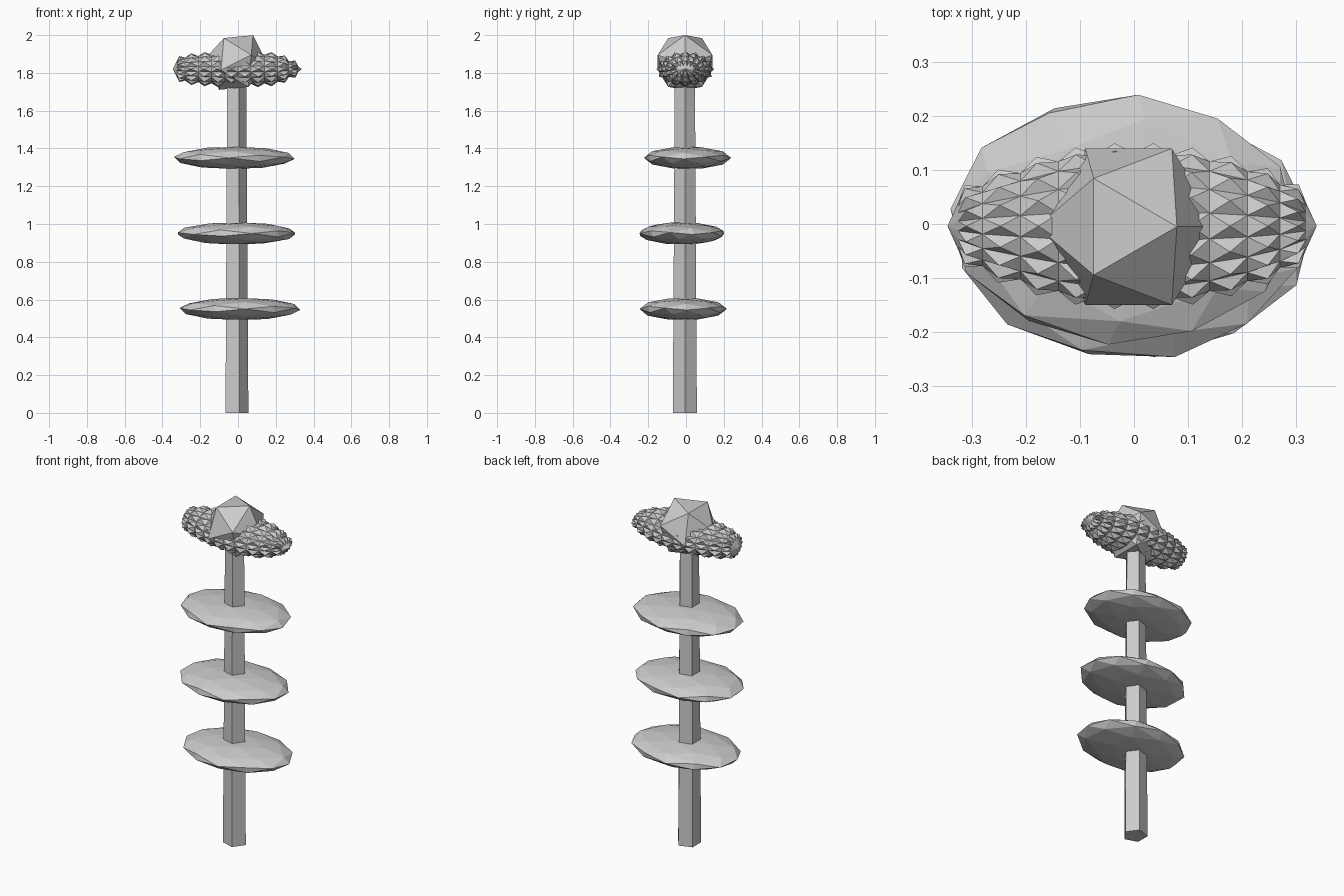
import bpy, bmesh, math
from mathutils import Matrix, Vector

if "Cube" in bpy.data.objects:
    bpy.data.objects.remove(bpy.data.objects["Cube"])


def finish(name, bm, loc):
    bmesh.ops.recalc_face_normals(bm, faces=bm.faces)
    me = bpy.data.meshes.new(name)
    bm.to_mesh(me)
    bm.free()
    ob = bpy.data.objects.new(name, me)
    ob.location = loc
    bpy.context.collection.objects.link(ob)
    return ob


def ico(name, level, scale, spin, loc):
    """Icosphere turned so that an edge lies along x at the top."""
    bm = bmesh.new()
    bmesh.ops.create_icosphere(bm, subdivisions=level, radius=1)
    m = (Matrix.Diagonal((*scale, 1))
         @ Matrix.Rotation(math.radians(spin), 4, 'Z')
         @ Matrix.Rotation(math.radians(31.717), 4, 'Y'))
    bm.transform(m)
    return finish(name, bm, loc)


# five-sided, slightly tapered stem with a corner towards +x
bm = bmesh.new()
bmesh.ops.create_cone(bm, cap_ends=True, segments=5, radius1=0.067,
                      radius2=0.056, depth=1.78,
                      matrix=Matrix.Rotation(math.radians(-90), 4, 'Z'))
finish("stem", bm, (-0.012, -0.006, 0.89))

# three flattened faceted discs
discs = [(0.01, -0.015, 0.55, 5), (-0.008, -0.022, 0.95, 15), (-0.02, 0.008, 1.35, -5)]
for i, (x, y, z, spin) in enumerate(discs):
    ico(f"disc_{i + 1}", 2, (0.322, 0.232, 0.06), spin, (x, y, z))

# faceted crown
ico("crown", 1, (0.17, 0.17, 0.17), 0, (-0.01, -0.005, 1.855))

# spiky head: rings lofted along x (x, half width, half height), then poked into spikes
rings = [(-0.325, 0.045, 0.042), (-0.28, 0.075, 0.062), (-0.21, 0.1, 0.07),
         (-0.14, 0.122, 0.076), (-0.07, 0.134, 0.079), (0.0, 0.138, 0.08),
         (0.07, 0.134, 0.079), (0.14, 0.122, 0.077), (0.21, 0.103, 0.068),
         (0.27, 0.078, 0.042), (0.318, 0.045, 0.016)]
sides = 16
bm = bmesh.new()
loops = []
for k, (x, w, h) in enumerate(rings):
    loops.append([bm.verts.new((x, w * math.cos(t), h * math.sin(t)))
                  for t in (2 * math.pi * (j + 0.5) / sides for j in range(sides))])
for a, b in zip(loops, loops[1:]):
    for j in range(sides):
        n = (j + 1) % sides
        bm.faces.new((a[j], a[n], b[n], b[j]))
bm.faces.new(loops[0])
bm.faces.new(loops[-1])
bmesh.ops.recalc_face_normals(bm, faces=bm.faces)
bmesh.ops.poke(bm, faces=bm.faces[:], offset=0.02, center_mode='MEAN')
finish("spiky_head", bm, (0, -0.004, 1.82))
